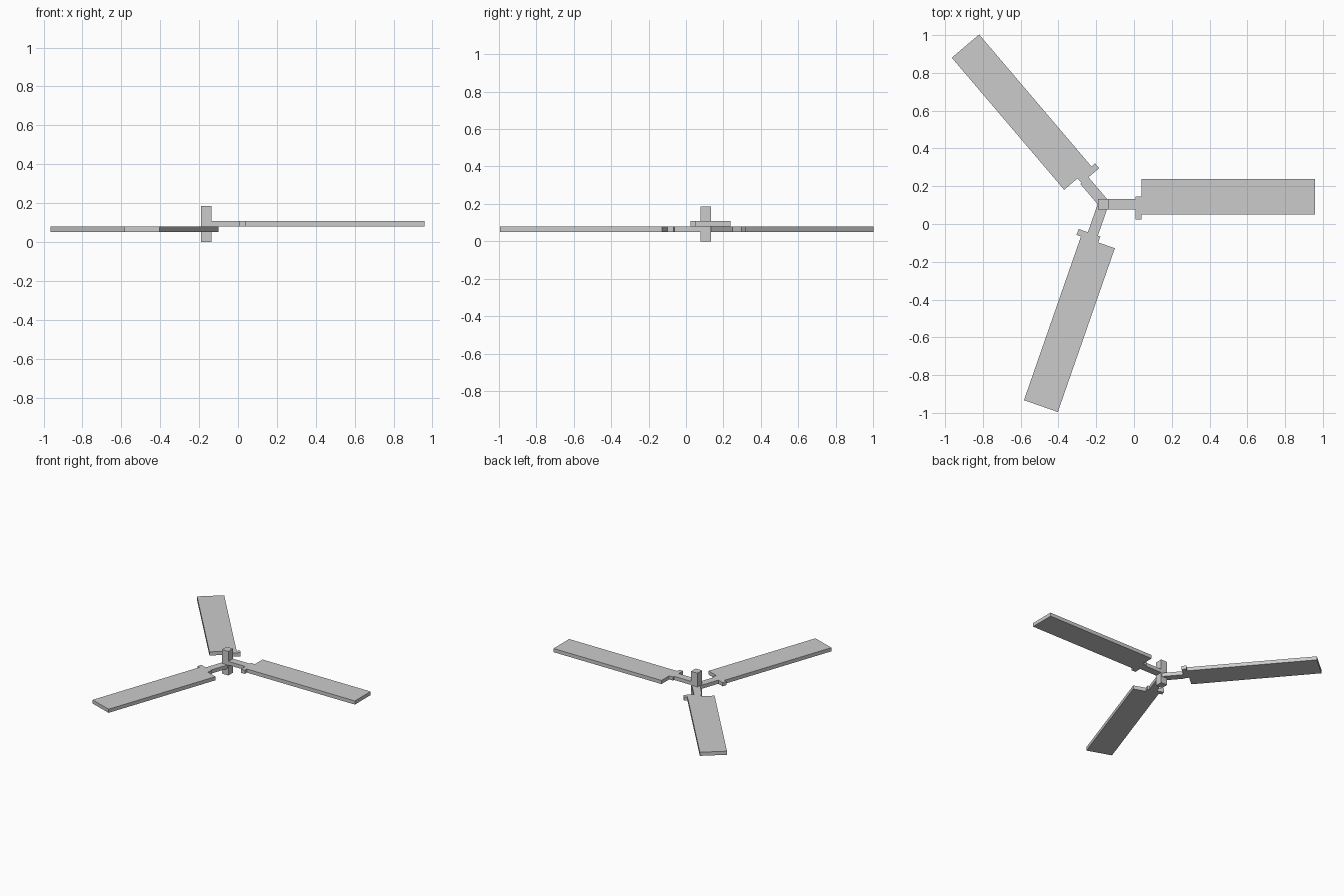
import bpy, math
from mathutils import Matrix, Vector

if "Cube" in bpy.data.objects:
    bpy.data.objects.remove(bpy.data.objects["Cube"])

grey = bpy.data.materials.new("light grey")
grey.diffuse_color = (0.6, 0.6, 0.6, 1)
grey.use_nodes = True
grey.node_tree.nodes["Principled BSDF"].inputs["Base Color"].default_value = grey.diffuse_color
HUB = Vector((-0.163, 0.105, 0))


def box(name, x, y, z, angle=0):
    """Box given by ranges along, across and above the hub, turned about it."""
    verts = [(a, b, c) for a in x for b in y for c in z]
    faces = [(0, 1, 3, 2), (4, 6, 7, 5), (0, 4, 5, 1),
             (2, 3, 7, 6), (0, 2, 6, 4), (1, 5, 7, 3)]
    mesh = bpy.data.meshes.new(name)
    mesh.from_pydata(verts, [], faces)
    mesh.transform(Matrix.Translation(HUB) @ Matrix.Rotation(math.radians(angle), 4, "Z"))
    mesh.materials.append(grey)
    bpy.context.collection.objects.link(bpy.data.objects.new(name, mesh))


# upright centre shaft
box("hub_shaft", (-0.027, 0.027), (-0.028, 0.028), (0, 0.185))

# three blades: angle, underside height, shift along, shift across
for i, (angle, z, du, dv) in enumerate([(0, 0.08, 0, 0),
                                        (130.4, 0.051, -0.012, -0.026),
                                        (250.8, 0.051, -0.004, 0.001)], 1):
    height = (z, z + 0.028)
    arm_shift = dv * 0.2
    box(f"arm_{i}", (0, 0.172 + du), (-0.028 + arm_shift, 0.028 + arm_shift), height, angle)
    box(f"flange_{i}", (0.171 + du, 0.204 + du), (-0.081 + dv, 0.041 + dv), height, angle)
    box(f"blade_{i}", (0.204 + du, 1.122 + du), (-0.056 + dv, 0.134 + dv), height, angle)
